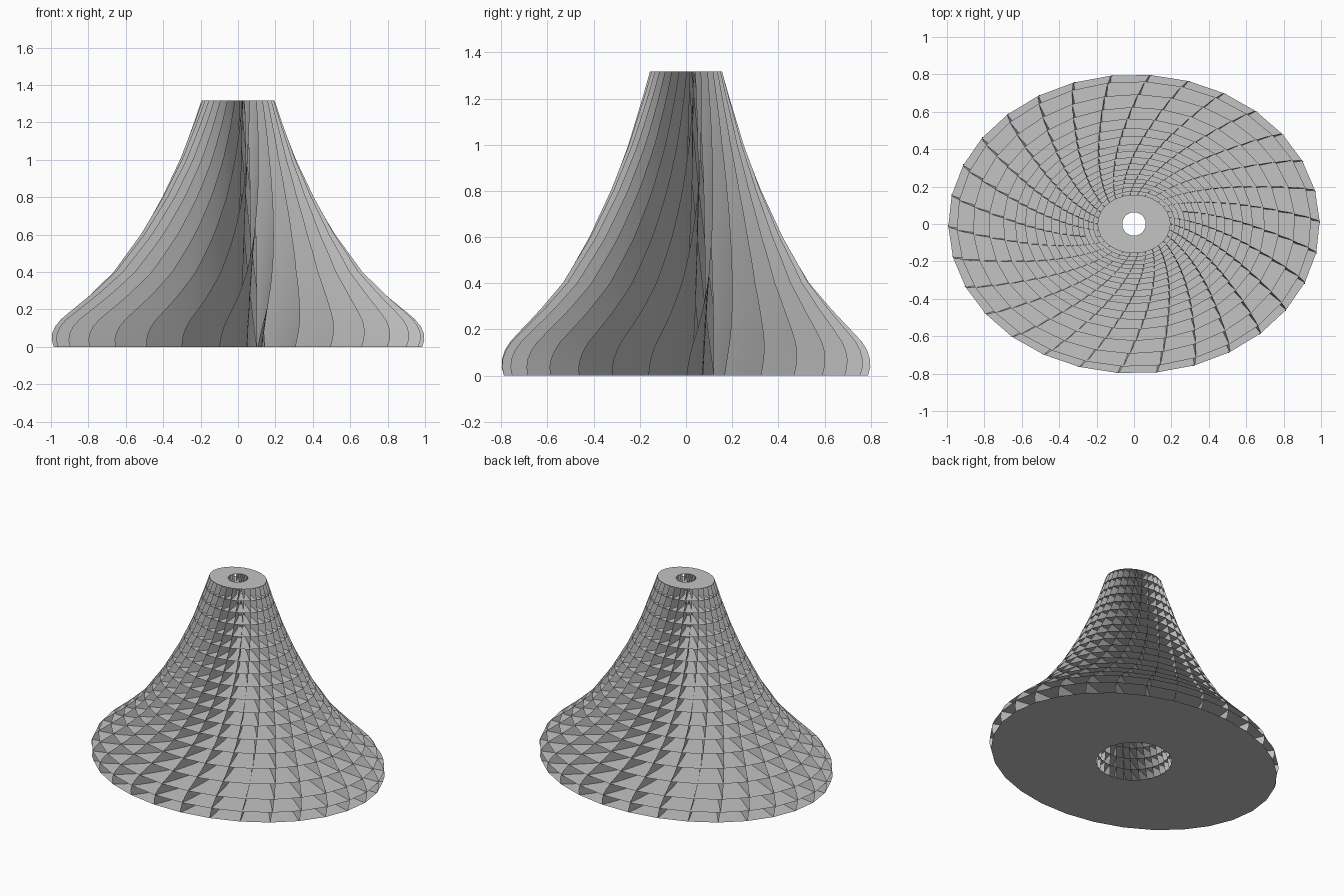
import bpy, math
from math import cos, sin, tau

cube = bpy.data.objects.get("Cube")
if cube:
    bpy.data.objects.remove(cube, do_unlink=True)

HEIGHT, FINS, LAYERS, STEPS = 1.317, 30, 18, 10
DEPTH = 0.805                      # oval outline: depth against width
HOLE_LOW, HOLE_TOP = 0.24, 0.063
# Outer profile as (height, half width)
PROFILE = [(0, .985), (.05, 1), (.1, .985), (.15, .945), (.2, .885), (.28, .79),
           (.4, .665), (.6, .52), (.8, .405), (1, .31), (1.2, .235), (HEIGHT, .195)]

grey = bpy.data.materials.new("warm_free_grey")
grey.use_nodes = True
grey.diffuse_color = (0.55, 0.55, 0.55, 1)
grey.node_tree.nodes["Principled BSDF"].inputs["Base Color"].default_value = (0.55, 0.55, 0.55, 1)


def outer(z):
    for (z0, r0), (z1, r1) in zip(PROFILE, PROFILE[1:]):
        if z <= z1 + 1e-6:
            return r0 + (r1 - r0) * (z - z0) / (z1 - z0)
    return PROFILE[-1][1]


def point(fin, s, z):
    """Point on a fin: s runs from the central hole (0) to the outline (1)."""
    hole = HOLE_LOW + (HOLE_TOP - HOLE_LOW) * z / HEIGHT
    rx = hole + (outer(z) - hole) * s
    ry = hole + (outer(z) * DEPTH - hole) * s
    angle = tau * fin / FINS - 0.22 * math.log(rx) + 0.28 * z / HEIGHT
    return rx * cos(angle), ry * sin(angle), z


def build(name, verts, faces, smooth=False):
    mesh = bpy.data.meshes.new(name)
    mesh.from_pydata(verts, [], faces)
    mesh.materials.append(grey)
    obj = bpy.data.objects.new(name, mesh)
    bpy.context.collection.objects.link(obj)
    if smooth:
        mesh.polygons.foreach_set("use_smooth", [True] * len(mesh.polygons))
    return obj


# Upright curved fins
rows = LAYERS * 2
levels = [HEIGHT * i / rows for i in range(rows + 1)]
for fin in range(FINS):
    verts = [point(fin, j / STEPS, z) for z in levels for j in range(STEPS + 1)]
    w = STEPS + 1
    faces = [(i * w + j, i * w + j + 1, (i + 1) * w + j + 1, (i + 1) * w + j)
             for i in range(rows) for j in range(STEPS)]
    build(f"fin_{fin + 1}", verts, faces, True)

# Flat ring shelves, each an oval with a round hole
for layer in range(LAYERS + 1):
    z = HEIGHT * layer / LAYERS
    verts = [point(f, s, z) for s in (0, 1) for f in range(FINS)]
    faces = [(f, FINS + f, FINS + (f + 1) % FINS, (f + 1) % FINS) for f in range(FINS)]
    build(f"ring_shelf_{layer + 1}", verts, faces)
